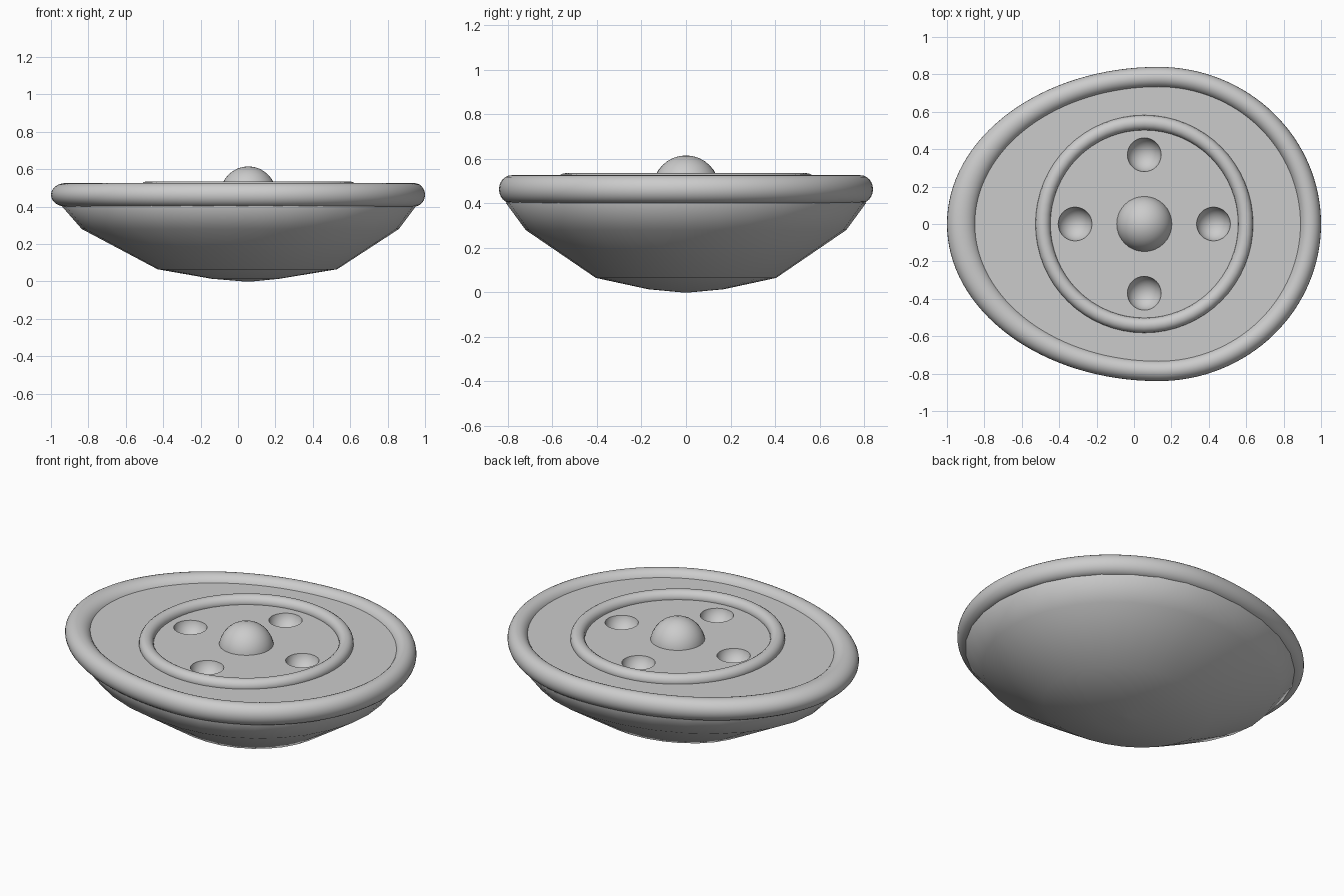
import bpy, bmesh, math

if "Cube" in bpy.data.objects:
    bpy.data.objects.remove(bpy.data.objects["Cube"])

CX = 0.055      # centre of the round details
PLATE_Z = 0.49  # height of the recessed top plate


def egg(x0, x1, b, xc, t):
    """Point on an egg outline made of two half ellipses meeting at xc."""
    c = math.cos(t)
    return xc + c * ((x1 - xc) if c > 0 else (xc - x0)), b * math.sin(t)


def loft(name, rings, cap=False, wrap=False, angle=40):
    """Skin equal-length closed rings into one smooth object."""
    bm = bmesh.new()
    rows = [[bm.verts.new(p) for p in r] for r in rings]
    n = len(rows[0])
    pairs = list(zip(rows, rows[1:]))
    if wrap:
        pairs.append((rows[-1], rows[0]))
    for a, b in pairs:
        for i in range(n):
            j = (i + 1) % n
            bm.faces.new((a[i], a[j], b[j], b[i]))
    if cap:
        bm.faces.new(rows[0][::-1])
        bm.faces.new(rows[-1])
    bmesh.ops.recalc_face_normals(bm, faces=bm.faces)
    mesh = bpy.data.meshes.new(name)
    bm.to_mesh(mesh)
    bm.free()
    ob = bpy.data.objects.new(name, mesh)
    bpy.context.collection.objects.link(ob)
    smooth(ob, angle)
    return ob


def smooth(ob, angle=60):
    bpy.ops.object.select_all(action='DESELECT')
    ob.select_set(True)
    bpy.context.view_layer.objects.active = ob
    bpy.ops.object.shade_smooth_by_angle(angle=math.radians(angle))


def ball(name, r, loc):
    bpy.ops.mesh.primitive_uv_sphere_add(segments=32, ring_count=16, radius=r, location=loc)
    ob = bpy.context.object
    ob.name = name
    smooth(ob)
    return ob


# faceted egg-shaped bowl: z, left x, right x, half width, widest x
levels = [
    (0.000, 0.03, 0.08, 0.02, 0.055),
    (0.014, -0.14, 0.22, 0.17, 0.055),
    (0.065, -0.43, 0.53, 0.405, 0.08),
    (0.280, -0.835, 0.86, 0.72, 0.12),
    (0.400, -0.94, 0.95, 0.808, 0.13),
    (PLATE_Z, -0.93, 0.94, 0.79, 0.13),
]
N = 32
bowl = loft("bowl", [[(*egg(x0, x1, b, xc, 2 * math.pi * i / N), z) for i in range(N)]
                     for z, x0, x1, b, xc in levels], cap=True, angle=55)

# rounded rim swept between an outer and an inner egg outline
M, K = 128, 24
rings = []
for k in range(K):
    a = 2 * math.pi * k / K
    f = 0.5 + 0.5 * math.cos(a)
    ring = []
    for i in range(M):
        t = 2 * math.pi * i / M
        xo, yo = egg(-1.0, 1.0, 0.84, 0.13, t)
        xi, yi = egg(-0.843, 0.884, 0.728, 0.13, t)
        ring.append((xi + (xo - xi) * f, yi + (yo - yi) * f, 0.463 + 0.063 * math.sin(a)))
    rings.append(ring)
loft("rim", rings, wrap=True)

# raised round ring on the plate
bpy.ops.mesh.primitive_torus_add(location=(CX, 0, 0.495), major_radius=0.542, minor_radius=0.04,
                                 major_segments=64, minor_segments=16)
bpy.context.object.name = "plate_ring"
smooth(bpy.context.object)

# central dome
ball("centre_dome", 0.15, (CX, 0, 0.465))

# four round dimples cut into the plate
for q in range(4):
    a = q * math.pi / 2
    cutter = ball(f"dimple_cutter_{q}", 0.092,
                  (CX + 0.37 * math.cos(a), 0.37 * math.sin(a), PLATE_Z + 0.015))
    mod = bowl.modifiers.new(f"dimple_{q}", 'BOOLEAN')
    mod.operation = 'DIFFERENCE'
    mod.solver = 'EXACT'
    mod.object = cutter
    bpy.context.view_layer.objects.active = bowl
    bpy.ops.object.modifier_apply(modifier=mod.name)
    bpy.data.objects.remove(cutter, do_unlink=True)
smooth(bowl, 50)
